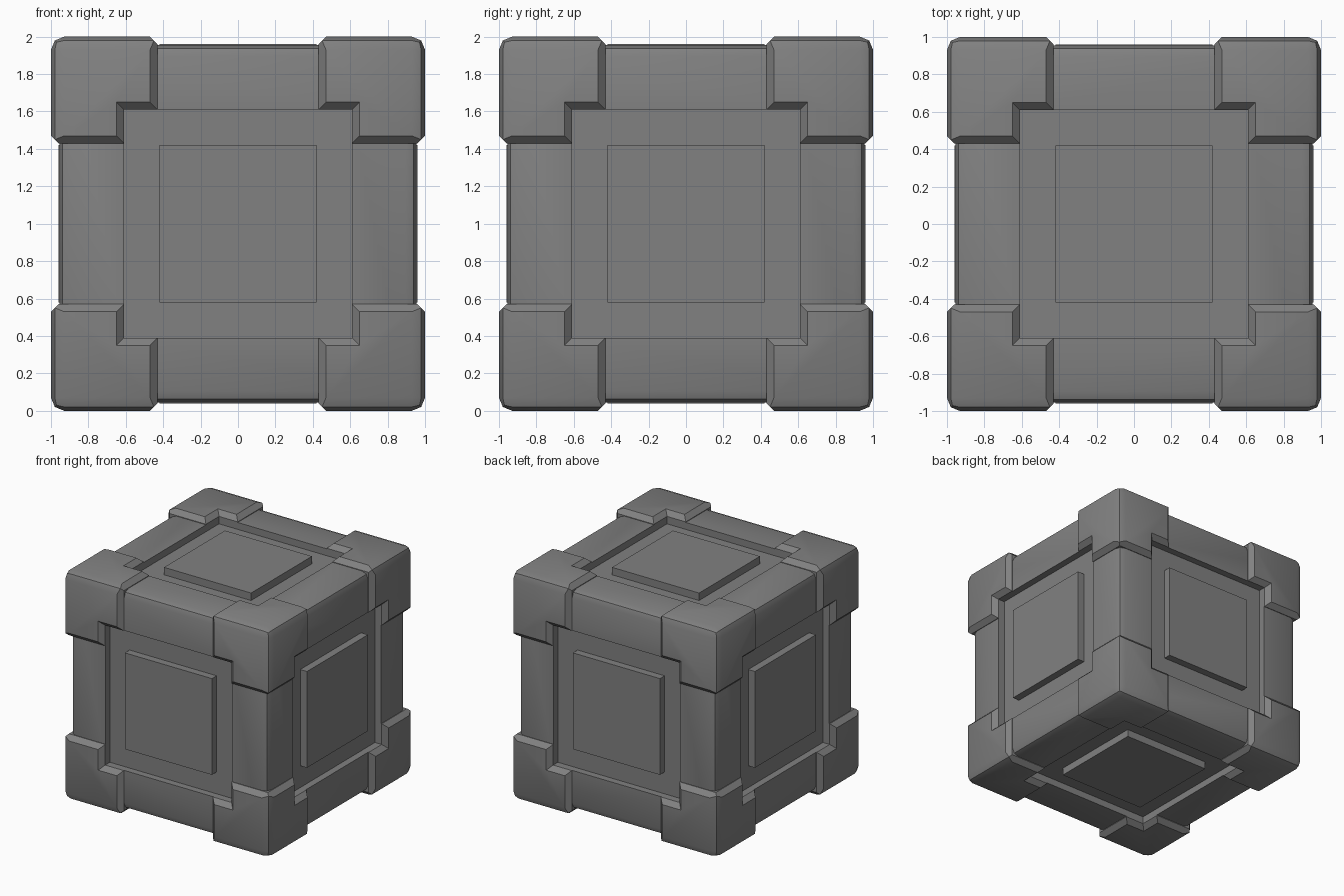
import bpy, bmesh
from mathutils import Vector

if "Cube" in bpy.data.objects:
    bpy.data.objects.remove(bpy.data.objects["Cube"])

FRAME = 0.955      # half size of the frame
FLOOR = 0.895      # distance of the recessed floor from the centre
CENTRE = Vector((0, 0, 1))

grey = bpy.data.materials.new("dark grey")
grey.use_nodes = True
colour = (0.22, 0.22, 0.22, 1)
grey.diffuse_color = colour
grey.node_tree.nodes["Principled BSDF"].inputs["Base Color"].default_value = colour


def add_object(name, bm):
    bmesh.ops.recalc_face_normals(bm, faces=bm.faces)
    mesh = bpy.data.meshes.new(name)
    bm.to_mesh(mesh)
    bm.free()
    mesh.materials.append(grey)
    obj = bpy.data.objects.new(name, mesh)
    obj.location = CENTRE
    bpy.context.collection.objects.link(obj)
    return obj


def square_loft(name, axis, sections, sign=1):
    """Closed solid through square sections (position on axis, half width)."""
    bm = bmesh.new()
    rings = []
    for pos, half in sections:
        ring = []
        for u, v in ((-1, -1), (1, -1), (1, 1), (-1, 1)):
            co = [u * half, v * half]
            co.insert(axis, pos * sign)
            ring.append(bm.verts.new(co))
        rings.append(ring)
    for a, b in zip(rings, rings[1:]):
        for i in range(4):
            j = (i + 1) % 4
            bm.faces.new((a[i], a[j], b[j], b[i]))
    bm.faces.new(rings[0])
    bm.faces.new(rings[-1])
    return add_object(name, bm)


def rounded_cube(name, half, radius):
    bm = bmesh.new()
    bmesh.ops.create_cube(bm, size=2 * half)
    bmesh.ops.bevel(bm, geom=bm.edges[:], offset=radius, segments=2,
                    profile=0.5, affect='EDGES')
    return add_object(name, bm)


def cut(obj, cutters):
    for cutter in cutters:
        mod = obj.modifiers.new("cut", 'BOOLEAN')
        mod.operation = 'DIFFERENCE'
        mod.solver = 'EXACT'
        mod.object = cutter


# Cutters: flared square pocket on each face, flared band around each axis
pockets, bands = [], []
for axis, letter in enumerate("xyz"):
    bands.append(square_loft(f"band_cutter_{letter}", axis, [
        (0.43, 0.96), (0.53, 1.06), (-0.53, 1.06), (-0.43, 0.96)]))
    for sign, side in ((1, "plus"), (-1, "minus")):
        pockets.append(square_loft(f"pocket_cutter_{letter}_{side}", axis, [
            (FLOOR, 0.61), (0.96, 0.61), (1.06, 0.71)], sign))
        # Raised square plate in the middle of the pocket
        square_loft(f"raised_panel_{letter}_{side}", axis, [
            (FLOOR - 0.02, 0.42), (0.96, 0.42)], sign)

# Frame with six recessed pockets, and the eight corner caps
frame = rounded_cube("frame", FRAME, 0.06)
cut(frame, pockets)
caps = rounded_cube("corner_caps", 1.0, 0.07)
cut(caps, bands + pockets)

# Apply the cuts, remove the cutters, and smooth the rounded edges
bpy.context.view_layer.update()
graph = bpy.context.evaluated_depsgraph_get()
for obj in (frame, caps):
    result = bpy.data.meshes.new_from_object(obj.evaluated_get(graph))
    obj.modifiers.clear()
    obj.data = result
for cutter in pockets + bands:
    bpy.data.objects.remove(cutter)
for obj in (frame, caps):
    bpy.ops.object.select_all(action='DESELECT')
    obj.select_set(True)
    bpy.context.view_layer.objects.active = obj
    bpy.ops.object.shade_smooth_by_angle(angle=0.7)
